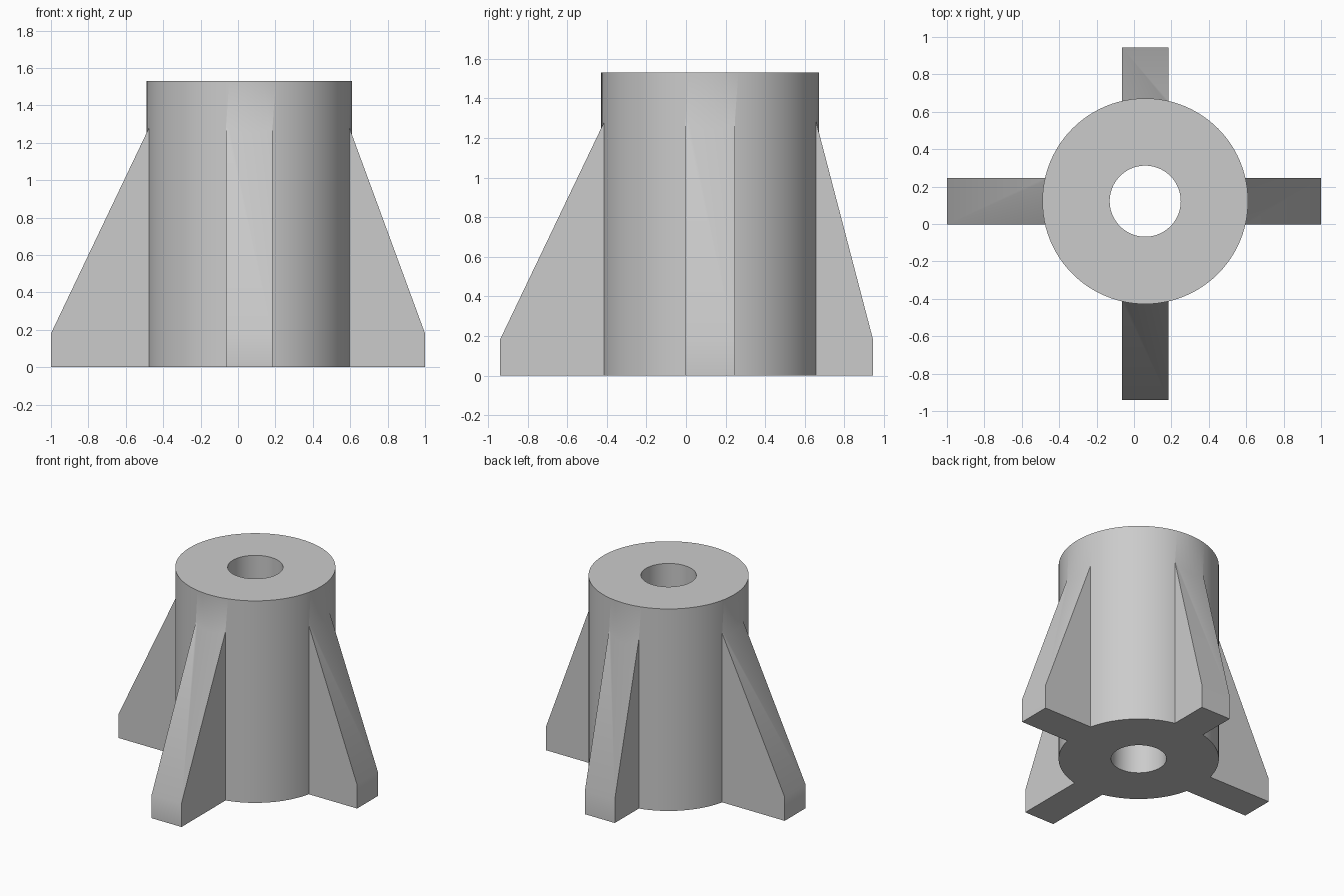
import bpy
import bmesh
import math
from mathutils import Matrix, Vector

cube = bpy.data.objects.get("Cube")
if cube:
    bpy.data.objects.remove(cube, do_unlink=True)

CENTRE = Vector((0.06, 0.122, 0))
HEIGHT, RADIUS, BORE = 1.53, 0.55, 0.19
RIB_WIDTH, TOE, RIB_TOP = 0.25, 0.18, 1.28
SEGMENTS = 96

grey = bpy.data.materials.new("plain grey")
grey.use_nodes = True
colour = (0.6, 0.6, 0.6, 1)
grey.diffuse_color = colour
grey.node_tree.nodes["Principled BSDF"].inputs["Base Color"].default_value = colour


def make_object(name, bm):
    bmesh.ops.recalc_face_normals(bm, faces=bm.faces)
    mesh = bpy.data.meshes.new(name)
    bm.to_mesh(mesh)
    bm.free()
    mesh.materials.append(grey)
    obj = bpy.data.objects.new(name, mesh)
    bpy.context.collection.objects.link(obj)
    return obj


def cylinder(name, radius, bottom, top):
    bm = bmesh.new()
    bmesh.ops.create_cone(bm, cap_ends=True, segments=SEGMENTS,
                          radius1=radius, radius2=radius, depth=top - bottom)
    bmesh.ops.translate(bm, verts=bm.verts,
                        vec=CENTRE + Vector((0, 0, (top + bottom) / 2)))
    return make_object(name, bm)


def rib(name, length, angle):
    # Tapered gusset: upright toe, then a straight slope up to the barrel
    root = math.sqrt(RADIUS ** 2 - (RIB_WIDTH / 2) ** 2)
    inner = 0.35
    profile = [(inner, 0), (length, 0), (length, TOE), (root, RIB_TOP), (inner, RIB_TOP)]
    bm = bmesh.new()
    side = bm.faces.new([bm.verts.new((r, -RIB_WIDTH / 2, z)) for r, z in profile])
    extruded = bmesh.ops.extrude_face_region(bm, geom=[side])["geom"]
    moved = [g for g in extruded if isinstance(g, bmesh.types.BMVert)]
    bmesh.ops.translate(bm, verts=moved, vec=(0, RIB_WIDTH, 0))
    bm.transform(Matrix.Translation(CENTRE) @ Matrix.Rotation(angle, 4, "Z"))
    return make_object(name, bm)


def combine(target, other, operation):
    mod = target.modifiers.new(operation.lower(), "BOOLEAN")
    mod.operation, mod.solver, mod.object = operation, "EXACT", other
    bpy.ops.object.modifier_apply(modifier=mod.name)
    bpy.data.objects.remove(other, do_unlink=True)


# Barrel
barrel = cylinder("ribbed_barrel", RADIUS, 0, HEIGHT)
bpy.ops.object.select_all(action="DESELECT")
barrel.select_set(True)
bpy.context.view_layer.objects.active = barrel

# Four ribs of unequal reach: left, back, right, front
for i, (name, length) in enumerate((("left_rib", 0.94), ("back_rib", 0.823),
                                    ("right_rib", 1.06), ("front_rib", 1.062))):
    combine(barrel, rib(name, length, i * math.pi / 2), "UNION")

# Through bore
combine(barrel, cylinder("bore_cutter", BORE, -0.1, HEIGHT + 0.1), "DIFFERENCE")

bpy.ops.object.shade_smooth_by_angle(angle=math.radians(30))
